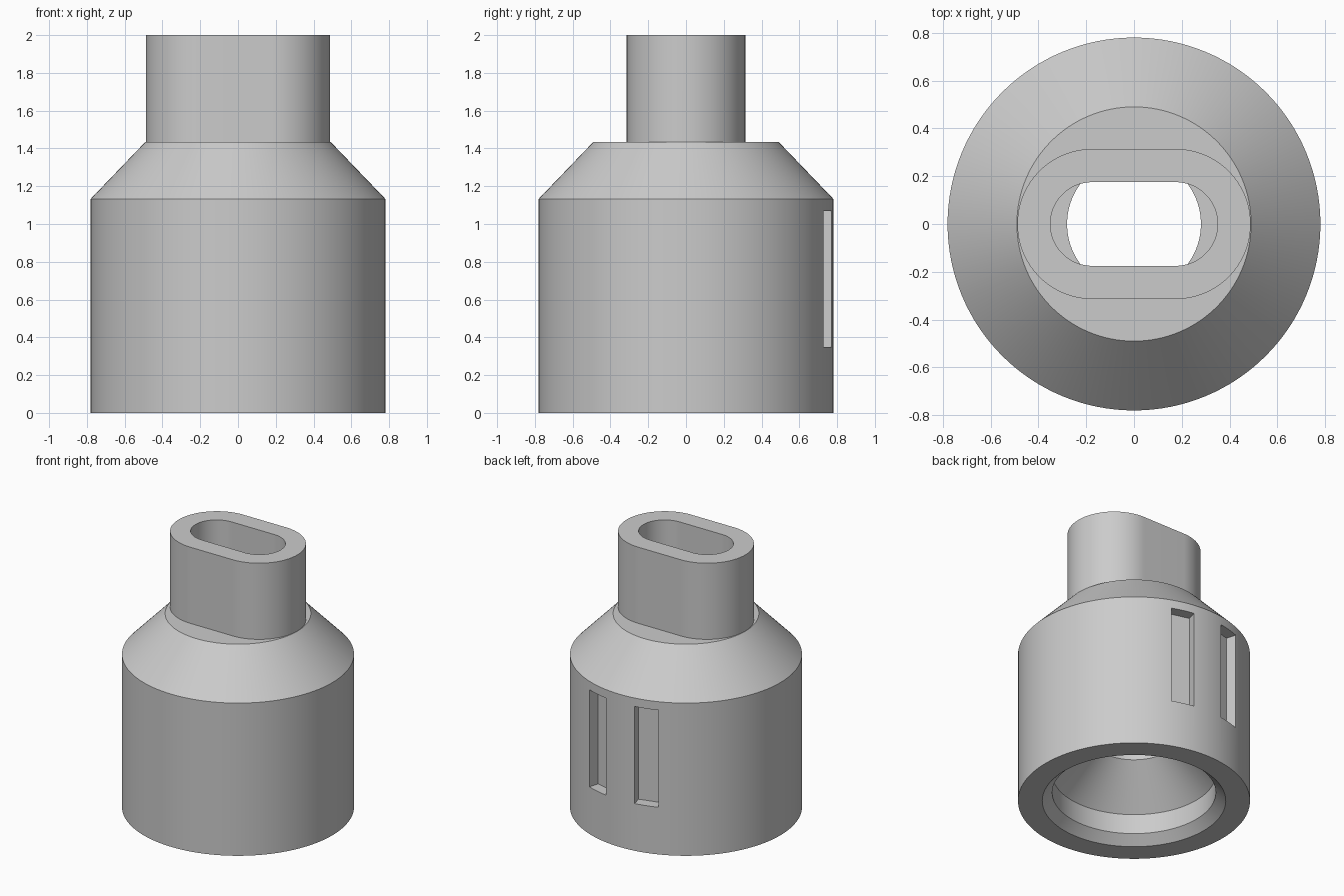
import bpy, bmesh, math
from mathutils import Matrix

SEG = 128
cube = bpy.data.objects.get("Cube")
if cube:
    bpy.data.objects.remove(cube, do_unlink=True)

grey = bpy.data.materials.new("matte_grey")
grey.use_nodes = True
colour = (0.6, 0.6, 0.6, 1)
grey.diffuse_color = colour
grey.node_tree.nodes["Principled BSDF"].inputs["Base Color"].default_value = colour


def add_object(name, bm):
    bmesh.ops.recalc_face_normals(bm, faces=bm.faces)
    mesh = bpy.data.meshes.new(name)
    bm.to_mesh(mesh)
    bm.free()
    mesh.materials.append(grey)
    obj = bpy.data.objects.new(name, mesh)
    bpy.context.collection.objects.link(obj)
    return obj


def stack(name, rings):
    """Closed solid through matching rings of points, capped at both ends."""
    bm = bmesh.new()
    loops = [[bm.verts.new(p) for p in ring] for ring in rings]
    for low, high in zip(loops, loops[1:]):
        for i in range(len(low)):
            j = (i + 1) % len(low)
            bm.faces.new((low[i], low[j], high[j], high[i]))
    bm.faces.new(loops[0])
    bm.faces.new(loops[-1])
    return add_object(name, bm)


def circle(r, z):
    return [(r * math.cos(a), r * math.sin(a), z)
            for a in (math.tau * i / SEG for i in range(SEG))]


def stadium(half, r, z):
    """Oblong outline: two half circles joined by straight sides."""
    points = []
    for side in (0, 1):
        for i in range(SEG // 2 + 1):
            a = math.pi * (i / (SEG // 2) - 0.5 + side)
            points.append((r * math.cos(a) + (half if side == 0 else -half),
                           r * math.sin(a), z))
    return points


def lathe(name, profile):
    return stack(name, [circle(r, z) for r, z in profile])


def combine(target, tool, operation):
    mod = target.modifiers.new(operation.lower(), 'BOOLEAN')
    mod.operation = operation
    mod.solver = 'EXACT'
    mod.object = tool
    bpy.context.view_layer.objects.active = target
    bpy.ops.object.modifier_apply(modifier=mod.name)
    bpy.data.objects.remove(tool, do_unlink=True)


# Round body with sloping shoulder, and oblong neck
body = lathe("housing", [(0.78, 0), (0.78, 1.133), (0.49, 1.435)])
neck = stack("neck", [stadium(0.174, 0.314, z) for z in (1.25, 2.0)])
combine(body, neck, 'UNION')

# Bottom opening: chamfer, straight seat, cone and round bore
bore = lathe("bore_cutter", [(0.667, -0.05), (0.617, 0), (0.55, 0.063), (0.55, 0.21),
                             (0.28, 0.48), (0.28, 1.2)])
combine(body, bore, 'DIFFERENCE')

# Oblong socket down through the neck
socket = stack("socket_cutter", [stadium(0.175, 0.175, z) for z in (1.133, 2.1)])
combine(body, socket, 'DIFFERENCE')

# Two upright slots in the back
for angle in (75, 105):
    bm = bmesh.new()
    bmesh.ops.create_cube(bm, size=1)
    place = (Matrix.Rotation(math.radians(angle), 4, 'Z')
             @ Matrix.Translation((0.8, 0, 0.71))
             @ Matrix.Diagonal((0.2, 0.17, 0.72, 1)))
    bmesh.ops.transform(bm, matrix=place, verts=bm.verts)
    combine(body, add_object("slot_cutter", bm), 'DIFFERENCE')

# Smooth curved walls, sharp rims
bpy.ops.object.select_all(action='DESELECT')
body.select_set(True)
bpy.context.view_layer.objects.active = body
bpy.ops.object.shade_smooth_by_angle(angle=math.radians(30))
